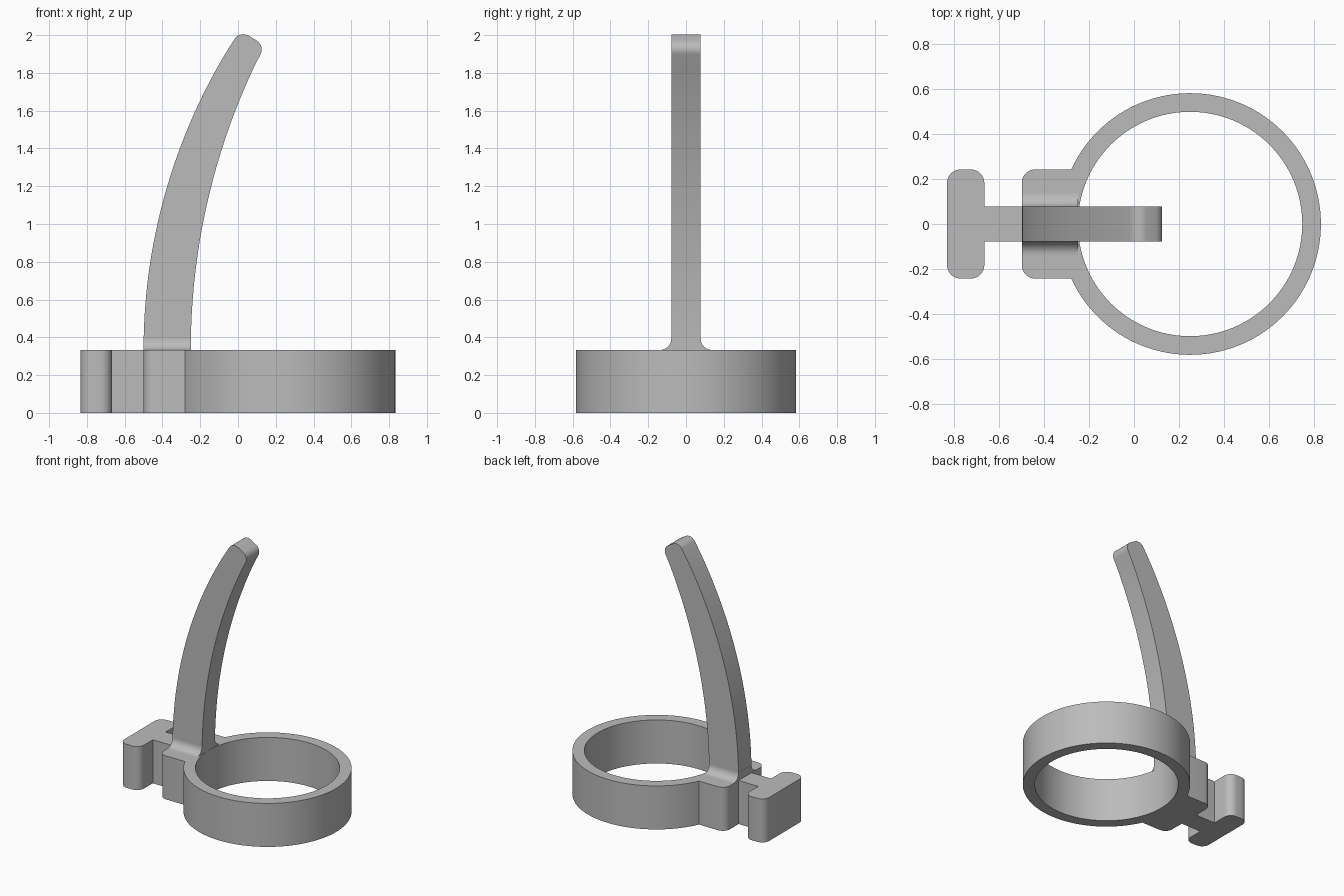
import bpy, bmesh
from math import sin, cos, sqrt, pi, asin, tan
from mathutils import Vector

if "Cube" in bpy.data.objects:
    bpy.data.objects.remove(bpy.data.objects["Cube"])

grey = bpy.data.materials.new("plain grey")
grey.use_nodes = True
GREY = (0.5, 0.5, 0.5, 1)
grey.diffuse_color = GREY
grey.node_tree.nodes["Principled BSDF"].inputs["Base Color"].default_value = GREY


def rounded(corners, steps=8):
    """Outline from (u, v, radius) corners, each rounded by its radius."""
    out = []
    for i, (u, v, r) in enumerate(corners):
        p = Vector((u, v))
        if r == 0:
            out.append(p)
            continue
        a = (Vector(corners[i - 1][:2]) - p).normalized()
        b = (Vector(corners[(i + 1) % len(corners)][:2]) - p).normalized()
        half = a.angle(b) / 2
        centre = p + (a + b).normalized() * r / sin(half)
        start = p + a * r / tan(half) - centre
        end = p + b * r / tan(half) - centre
        sweep = start.angle(end)
        for k in range(steps + 1):
            t = k / steps
            out.append(centre + (start * sin((1 - t) * sweep) + end * sin(t * sweep)) / sin(sweep))
    return out


def prism(name, loops, place, depth):
    """Fill outlines (later ones are holes) and extrude them along depth."""
    bm = bmesh.new()
    edges = []
    for loop in loops:
        vs = [bm.verts.new(place(*p)) for p in loop]
        edges += [bm.edges.new((vs[i - 1], vs[i])) for i in range(len(vs))]
    bmesh.ops.triangle_fill(bm, edges=edges, use_beauty=True)
    ext = bmesh.ops.extrude_face_region(bm, geom=bm.faces[:], use_keep_orig=True)
    moved = [g for g in ext["geom"] if isinstance(g, bmesh.types.BMVert)]
    bmesh.ops.translate(bm, verts=moved, vec=depth)
    bmesh.ops.recalc_face_normals(bm, faces=bm.faces[:])
    mesh = bpy.data.meshes.new(name)
    bm.to_mesh(mesh)
    bm.free()
    mesh.materials.append(grey)
    ob = bpy.data.objects.new(name, mesh)
    bpy.context.collection.objects.link(ob)
    bpy.ops.object.select_all(action="DESELECT")
    ob.select_set(True)
    bpy.context.view_layer.objects.active = ob
    bpy.ops.object.shade_smooth_by_angle(angle=0.52)
    return ob


H = 0.333              # base height
CX = 0.25              # ring centre
R_OUT, R_IN = 0.583, 0.5
W = 0.243              # half width of block and T head
T = 0.078              # half thickness of neck and lever
F = 0.06               # fillet radius

# Clamp base: ring, block, neck and T head share one outline with a bore
join = pi - asin(W / R_OUT)
N = 96
ring = [(CX + R_OUT * cos(a), R_OUT * sin(a), 0)
        for a in (-join + 2 * join * i / N for i in range(N + 1))]
upper = [(-0.5, W, F), (-0.5, T, 0), (-0.667, T, 0), (-0.667, W, F), (-0.833, W, F)]
lower = [(x, -y, r) for x, y, r in reversed(upper)]
bore = [(CX + R_IN * cos(2 * pi * i / N), R_IN * sin(2 * pi * i / N)) for i in range(N)]
prism("clamp_base", [rounded(ring + upper + lower), bore],
      lambda x, y: (x, y, 0), (0, 0, H))

# Flared foot that blends the lever into the base
flare = [(T + F - F * sin(a), H + F - F * cos(a))
         for a in (pi / 2 * i / 10 for i in range(11))]
foot = flare + [(-y, z) for y, z in reversed(flare)]
prism("lever_foot", [foot], lambda y, z: (-0.5, y, z), (0.25, 0, 0))


# Curved lever: two arcs that start upright, closed by a rounded tip
def arc(x0, radius, top, n=32):
    zs = [H + F + (top - H - F) * i / n for i in range(n + 1)]
    return [(x0 + radius - sqrt(radius ** 2 - (z - H) ** 2), z, 0) for z in zs]


outer = arc(-0.5, 3.06, 1.9)
inner = arc(-0.25, 3.52, 1.83)
tip = [(0.01, 2.024, 0.055), (0.143, 1.945, 0.055)]
prism("lever", [rounded(outer + tip + inner[::-1])],
      lambda x, z: (x, -T, z), (0, 2 * T, 0))
